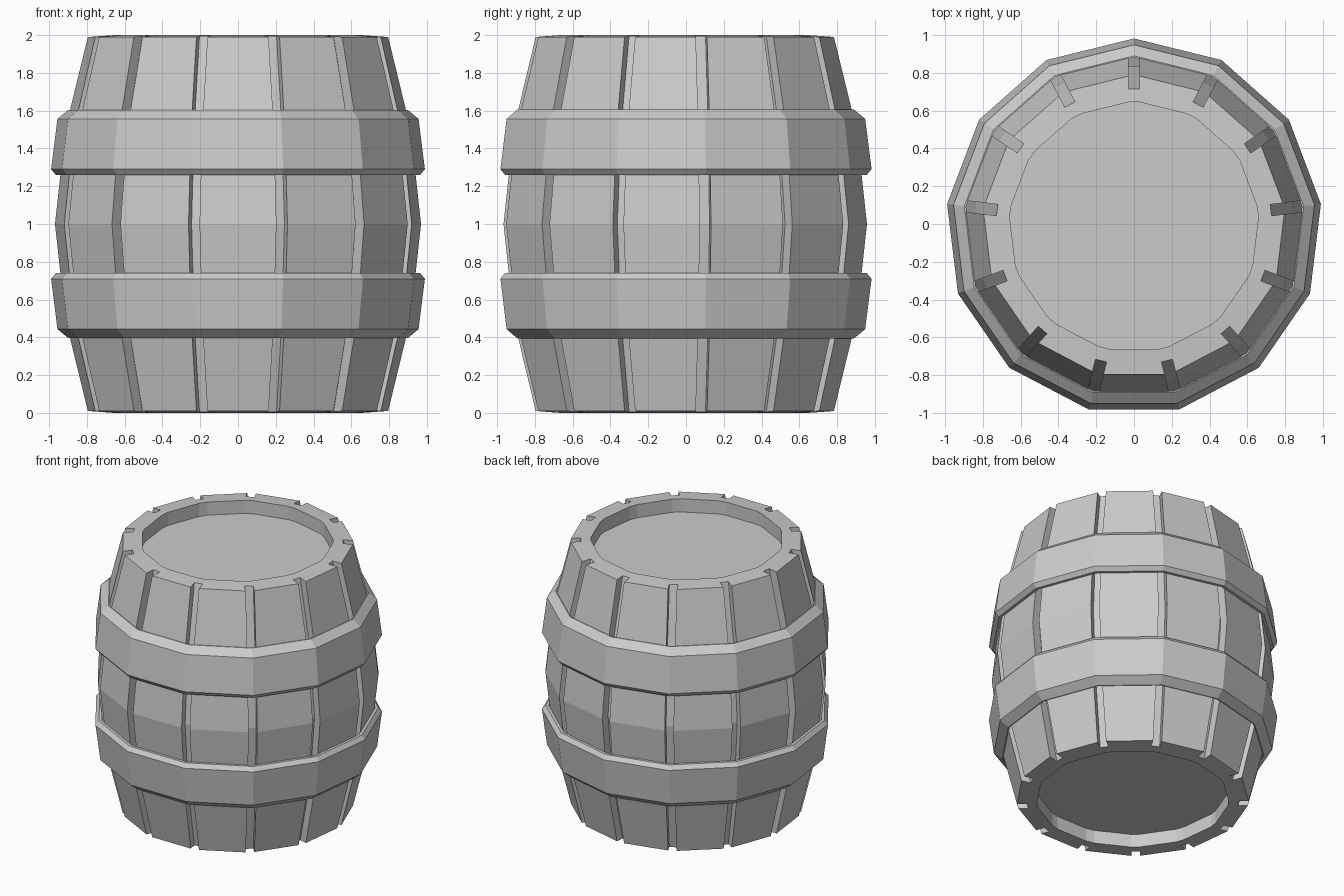
import bpy, bmesh
from math import pi, tan, sin, cos
from mathutils import Vector

if "Cube" in bpy.data.objects:
    bpy.data.objects.remove(bpy.data.objects["Cube"])

N = 13            # staves
CY = -0.0145      # centres the odd-sided outline on y = 0
HALF_GAP = 0.03   # half the groove width
DEPTH = 0.075     # groove depth
K = tan(pi / N)


def corner_points(specs, z_list):
    """Per polygon corner, place points given as (radial distance, sideways offset)."""
    pts = []
    for i in range(N):
        a = pi / 2 + 2 * pi * i / N
        d = Vector((cos(a), sin(a), 0))
        t = Vector((-sin(a), cos(a), 0))
        for (r, s), z in zip(specs, z_list):
            pts.append(d * r + t * s + Vector((0, CY, z)))
    return pts


def skin(name, rings, closed=False):
    """Join rings of points with quads; close the loop or cap both ends."""
    bm = bmesh.new()
    vr = [[bm.verts.new(p) for p in ring] for ring in rings]
    n = len(vr[0])
    pairs = list(zip(vr, vr[1:]))
    if closed:
        pairs.append((vr[-1], vr[0]))
    for a, b in pairs:
        for i in range(n):
            j = (i + 1) % n
            bm.faces.new((a[i], a[j], b[j], b[i]))
    if not closed:
        bm.faces.new(vr[0])
        bm.faces.new(vr[-1])
    bmesh.ops.recalc_face_normals(bm, faces=bm.faces)
    me = bpy.data.meshes.new(name)
    bm.to_mesh(me)
    bm.free()
    ob = bpy.data.objects.new(name, me)
    bpy.context.collection.objects.link(ob)
    return ob


def stave_ring(r, z, z_floor=None):
    g, zf = HALF_GAP, z if z_floor is None else z_floor
    edge, floor = r - g * K, r - DEPTH
    return corner_points([(edge, -g), (floor, -g), (floor, g), (edge, g)], [z, zf, zf, z])


def lid_ring(r, z):
    offsets = (-0.05, -HALF_GAP, HALF_GAP, 0.05)
    return corner_points([(r - abs(s) * K, s) for s in offsets], [z] * 4)


# Grooved stave body with recessed lids at both ends
skin("barrel_staves", [
    lid_ring(0.667, 0.1), lid_ring(0.667, 0.0),
    stave_ring(0.805, 0.01, 0.005), stave_ring(0.925, 0.5), stave_ring(0.98, 1.0),
    stave_ring(0.925, 1.5), stave_ring(0.805, 1.99, 1.995),
    lid_ring(0.667, 2.0), lid_ring(0.667, 1.9)])

# Bevelled hoops, mirrored about mid height: (radius, height above middle)
hoop = [(0.95, 0.26), (0.972, 0.26), (0.997, 0.29), (0.963, 0.557),
        (0.905, 0.605), (0.896, 0.605), (0.922, 0.5)]
for name, side in (("upper_hoop", 1), ("lower_hoop", -1)):
    skin(name, [corner_points([(r, 0)], [1 + side * h]) for r, h in hoop], closed=True)
